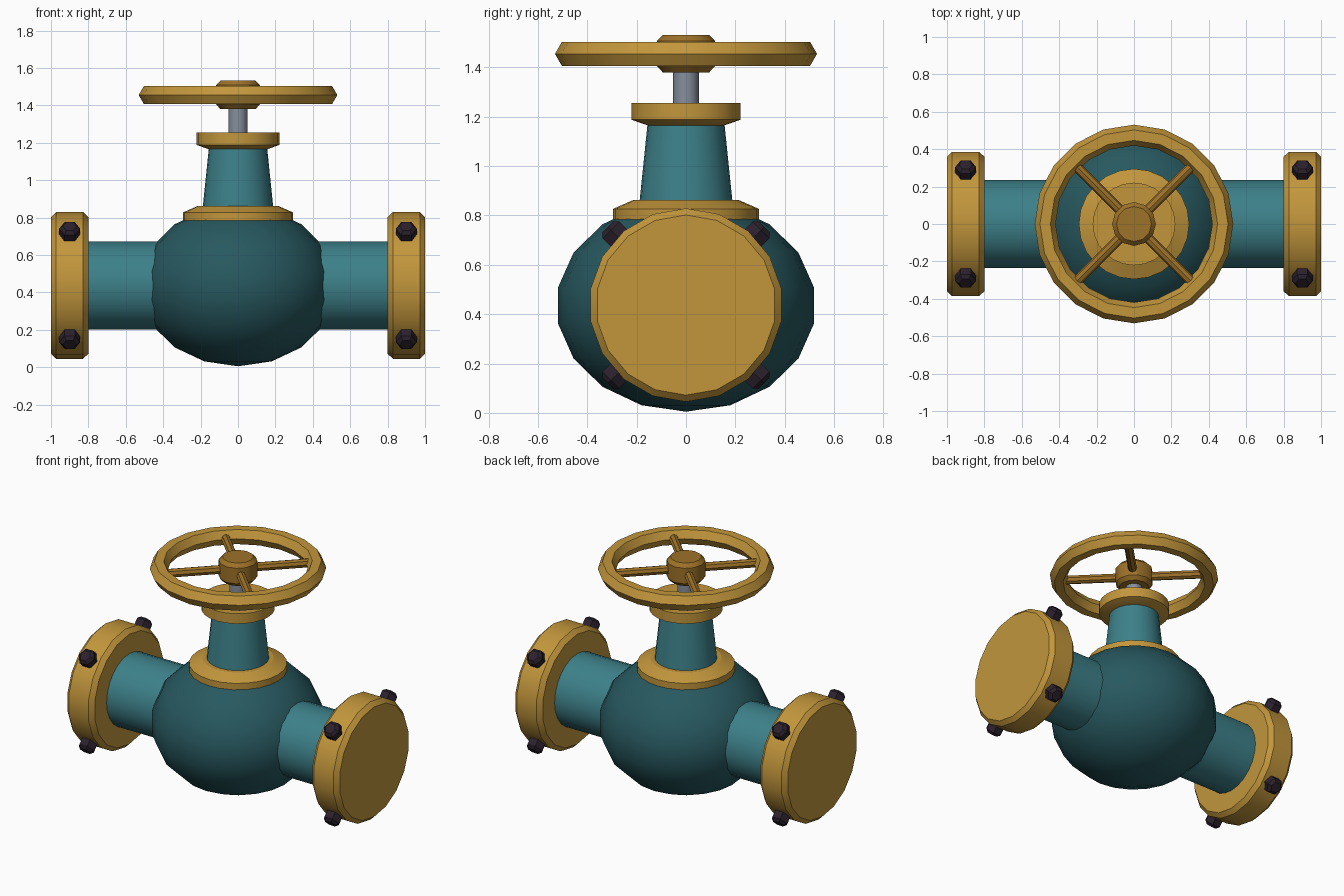
import bpy, bmesh, math
from mathutils import Matrix, Vector

if "Cube" in bpy.data.objects:
    bpy.data.objects.remove(bpy.data.objects["Cube"])


def material(name, rgb):
    m = bpy.data.materials.new(name)
    m.diffuse_color = (*rgb, 1)
    m.use_nodes = True
    m.node_tree.nodes["Principled BSDF"].inputs["Base Color"].default_value = m.diffuse_color
    return m


BRASS = material("brass", (0.54, 0.305, 0.045))
DARK_BRASS = material("dark brass", (0.34, 0.168, 0.022))
TEAL = material("teal", (0.046, 0.216, 0.25))
DEEP_TEAL = material("deep teal", (0.02, 0.098, 0.115))
STEEL = material("steel", (0.24, 0.275, 0.33))
BOLT = material("dark bolt", (0.024, 0.015, 0.026))


def lathe(name, profile, sides, mat, matrix=Matrix(), angle=30, closed=False, start=90):
    """Spin (radius, height) points round local z, then place with matrix."""
    bm = bmesh.new()
    rings = []
    for r, h in profile:
        if r < 1e-6:
            rings.append([bm.verts.new((0, 0, h))] * sides)
        else:
            ring = []
            for i in range(sides):
                a = math.radians(start) + math.tau * i / sides
                ring.append(bm.verts.new((r * math.cos(a), r * math.sin(a), h)))
            rings.append(ring)
    pairs = list(zip(rings, rings[1:]))
    if closed:
        pairs.append((rings[-1], rings[0]))
    for lo, hi in pairs:
        for i in range(sides):
            j = (i + 1) % sides
            quad = list(dict.fromkeys((lo[i], lo[j], hi[j], hi[i])))
            bm.faces.new(quad)
    if not closed:
        for ring in (rings[0], rings[-1]):
            if ring[0] is not ring[1]:
                bm.faces.new(ring)
    bmesh.ops.recalc_face_normals(bm, faces=bm.faces)
    mesh = bpy.data.meshes.new(name)
    bm.to_mesh(mesh)
    bm.free()
    mesh.materials.append(mat)
    ob = bpy.data.objects.new(name, mesh)
    ob.matrix_world = matrix
    bpy.context.collection.objects.link(ob)
    bpy.ops.object.select_all(action='DESELECT')
    ob.select_set(True)
    bpy.context.view_layer.objects.active = ob
    bpy.ops.object.shade_smooth_by_angle(angle=math.radians(angle))
    return ob


def aim(direction, origin):
    """Local z along direction, with local y kept in a fixed plane."""
    z = Vector(direction).normalized()
    x = Vector((0, 0, 1)) if abs(z.z) < 0.01 else Vector((1, 0, 0))
    y = z.cross(x).normalized()
    x = y.cross(z)
    m = Matrix((x, y, z)).transposed().to_4x4()
    m.translation = origin
    return m


AXIS_Z = 0.437

# Rounded valve body
lathe("valve_body",
      [(0.526 * math.sin(math.radians(20 * i)), 0.435 - 0.43 * math.cos(math.radians(20 * i)))
       for i in range(10)], 20, DEEP_TEAL)

# Horizontal pipe, end flanges and radial bolts
lathe("pipe", [(0.236, -0.85), (0.236, 0.85)], 24, TEAL, aim((1, 0, 0), (0, 0, AXIS_Z)))
for side, label in ((-1, "left"), (1, "right")):
    lathe(f"{label}_flange", [(0.365, 0.8), (0.392, 0.828), (0.392, 0.972), (0.365, 1.0)],
          18, BRASS, aim((side, 0, 0), (0, 0, AXIS_Z)), start=0)
    for k in range(4):
        a = math.radians(45 + 90 * k)
        d = Vector((0, math.cos(a), math.sin(a)))
        lathe(f"{label}_bolt_{k + 1}",
              [(0.036, 0.36), (0.056, 0.375), (0.056, 0.43), (0.036, 0.448)],
              6, BOLT, aim(d, (side * 0.9, 0, AXIS_Z)), start=0)

# Bonnet: base ring, tapered neck, collar and stem
lathe("bonnet_ring", [(0.295, 0.74), (0.295, 0.827), (0.215, 0.862)], 24, BRASS, angle=20)
lathe("bonnet_neck", [(0.19, 0.84), (0.155, 1.18)], 24, TEAL)
lathe("gland_collar", [(0.155, 1.165), (0.221, 1.188), (0.221, 1.255)], 24, BRASS)
lathe("stem", [(0.052, 1.23), (0.052, 1.42)], 14, STEEL)

# Handwheel: six-sided rim, hub and four spokes
lathe("wheel_rim",
      [(0.475 + 0.056 * math.cos(math.tau * i / 6), 1.455 + 0.056 * math.sin(math.tau * i / 6))
       for i in range(6)], 20, BRASS, closed=True)
lathe("wheel_hub", [(0.094, 1.38), (0.117, 1.405), (0.117, 1.508), (0.094, 1.532)],
      12, DARK_BRASS)
for k in range(4):
    a = math.radians(45 + 90 * k)
    lathe(f"wheel_spoke_{k + 1}", [(0.028, 0.06), (0.028, 0.445)], 8, DARK_BRASS,
          aim((math.cos(a), math.sin(a), 0), (0, 0, 1.455)))
